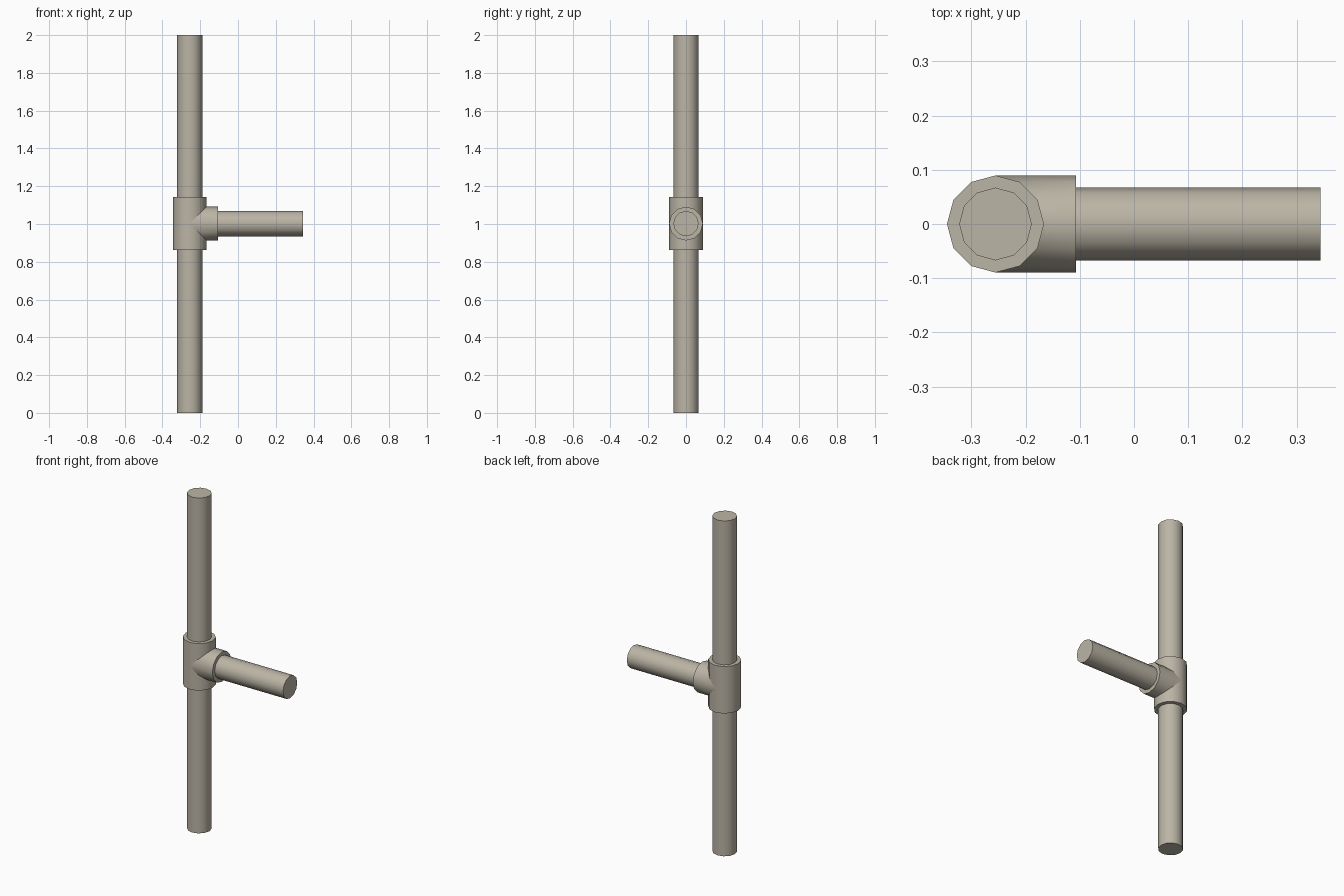
import bpy, bmesh, math
from mathutils import Vector

if "Cube" in bpy.data.objects:
    bpy.data.objects.remove(bpy.data.objects["Cube"])

SIDES = 12
CX, CZ = -0.2555, 1.002          # run axis x, branch axis height
R_PIPE, R_SLEEVE = 0.067, 0.0895

mat = bpy.data.materials.new("warm grey")
mat.diffuse_color = (0.50, 0.46, 0.38, 1)
mat.use_nodes = True
mat.node_tree.nodes["Principled BSDF"].inputs["Base Color"].default_value = mat.diffuse_color


def finish(name, bm):
    bmesh.ops.recalc_face_normals(bm, faces=bm.faces)
    me = bpy.data.meshes.new(name)
    bm.to_mesh(me)
    bm.free()
    me.materials.append(mat)
    ob = bpy.data.objects.new(name, me)
    bpy.context.collection.objects.link(ob)
    bpy.ops.object.select_all(action='DESELECT')
    ob.select_set(True)
    bpy.context.view_layer.objects.active = ob
    bpy.ops.object.shade_smooth_by_angle(angle=math.radians(40))


def tube(name, radius, start, end, along_x=False, saddle=False):
    """Capped 12-sided tube; a saddle start is mitred against an equal tube."""
    bm = bmesh.new()
    rings = []
    for i, t in enumerate((start, end)):
        ring = []
        for k in range(SIDES):
            a = 2 * math.pi * k / SIDES
            u, v = radius * math.cos(a), radius * math.sin(a)
            if along_x:
                x = t + (abs(v) if saddle and i == 0 else 0)
                co = Vector((x, u, CZ + v))
            else:
                co = Vector((CX + u, v, t))
            ring.append(bm.verts.new(co))
        rings.append(ring)
    for k in range(SIDES):
        j = (k + 1) % SIDES
        bm.faces.new((rings[0][k], rings[0][j], rings[1][j], rings[1][k]))
    bm.faces.new(rings[1])
    if not saddle:
        bm.faces.new(rings[0])
    finish(name, bm)


# Vertical run and its sleeve
tube("vertical_pipe", R_PIPE, 0, 2)
tube("tee_sleeve", R_SLEEVE, 0.862, 1.142)

# Side outlet of the tee, mitred into the sleeve, and the branch pipe
tube("tee_outlet", R_SLEEVE, CX, -0.107, along_x=True, saddle=True)
tube("branch_pipe", R_PIPE, CX + 0.07, 0.344, along_x=True)
